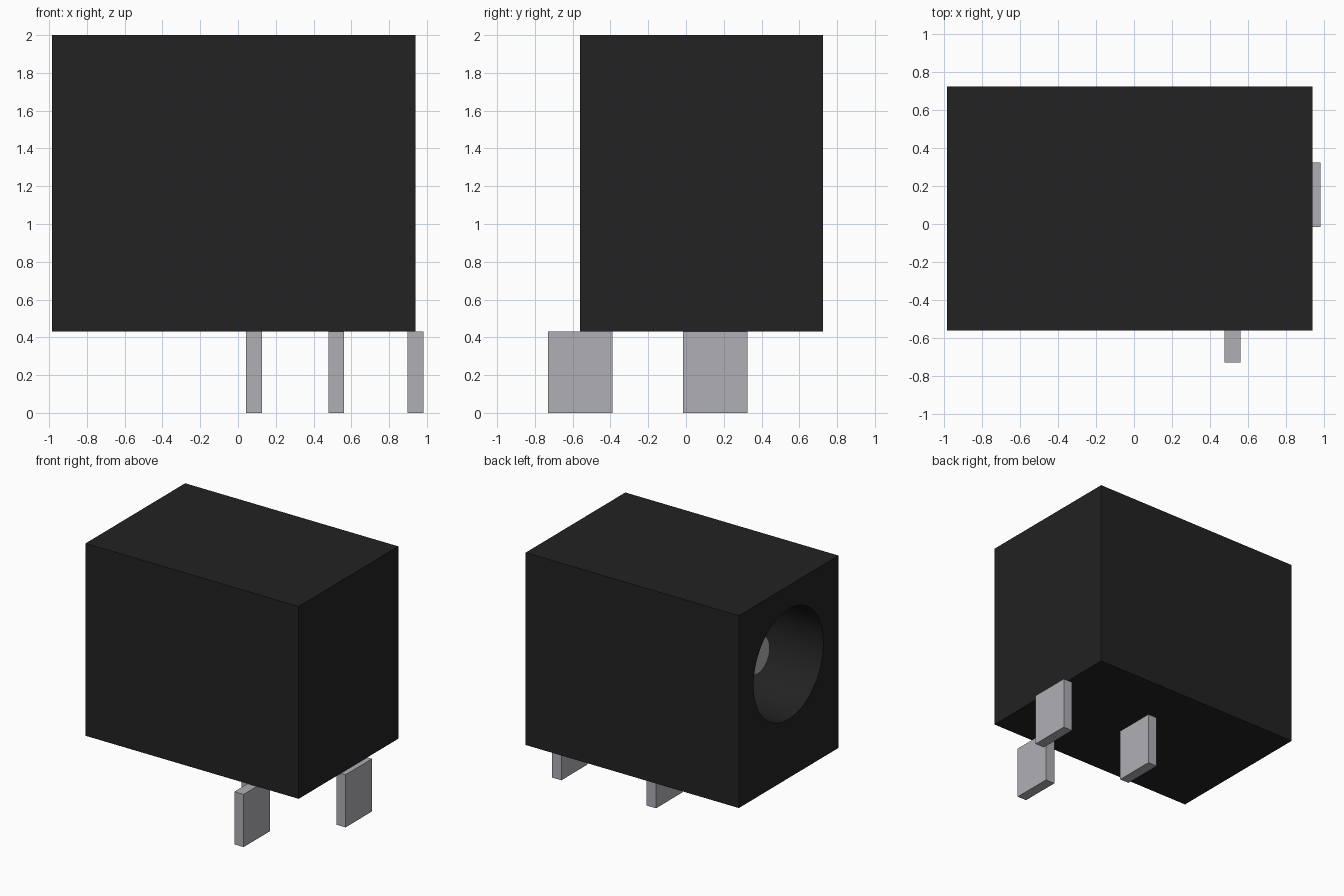
import bpy
import math

cube = bpy.data.objects.get("Cube")
if cube:
    bpy.data.objects.remove(cube, do_unlink=True)


def make_material(name, color):
    mat = bpy.data.materials.new(name)
    mat.use_nodes = True
    mat.diffuse_color = (*color, 1)
    mat.node_tree.nodes["Principled BSDF"].inputs["Base Color"].default_value = (*color, 1)
    return mat


black = make_material("black plastic", (0.016, 0.016, 0.016))
metal = make_material("grey metal", (0.43, 0.43, 0.46))


def box(name, low, high, mat):
    center = [(a + b) / 2 for a, b in zip(low, high)]
    bpy.ops.mesh.primitive_cube_add(size=1, location=center)
    ob = bpy.context.object
    ob.name = name
    ob.scale = [b - a for a, b in zip(low, high)]
    bpy.ops.object.transform_apply(location=False, rotation=False, scale=True)
    ob.data.materials.append(mat)
    return ob


def rod(name, x0, x1, radius, mat):
    # Cylinder along x on the socket axis
    bpy.ops.mesh.primitive_cylinder_add(
        vertices=64, radius=radius, depth=x1 - x0,
        location=((x0 + x1) / 2, 0.085, 1.36), rotation=(0, math.pi / 2, 0))
    ob = bpy.context.object
    ob.name = name
    ob.data.materials.append(mat)
    bpy.ops.object.shade_smooth_by_angle(angle=math.radians(30))
    return ob


# Housing with a round blind socket in its -x end
housing = box("housing", (-0.985, -0.56, 0.43), (0.94, 0.725, 2.0), black)
cutter = rod("socket_cutter", -1.2, 0.7, 0.45, black)
cutter.hide_render = True
cut = housing.modifiers.new("socket", "BOOLEAN")
cut.object = cutter
cut.operation = "DIFFERENCE"
cut.solver = "EXACT"
bpy.ops.object.select_all(action="DESELECT")
housing.select_set(True)
bpy.context.view_layer.objects.active = housing
bpy.ops.object.modifier_apply(modifier=cut.name)
bpy.data.objects.remove(cutter, do_unlink=True)
bpy.ops.object.shade_smooth_by_angle(angle=math.radians(30))

# Contact pin inside the socket
rod("center_pin", -0.71, 0.72, 0.15, metal)

# Flat solder tabs under the housing
for name, x, y in (("middle_tab", 0.085, 0.155),
                   ("side_tab", 0.52, -0.56),
                   ("end_tab", 0.94, 0.155)):
    box(name, (x - 0.042, y - 0.17, 0), (x + 0.042, y + 0.17, 0.43), metal)
